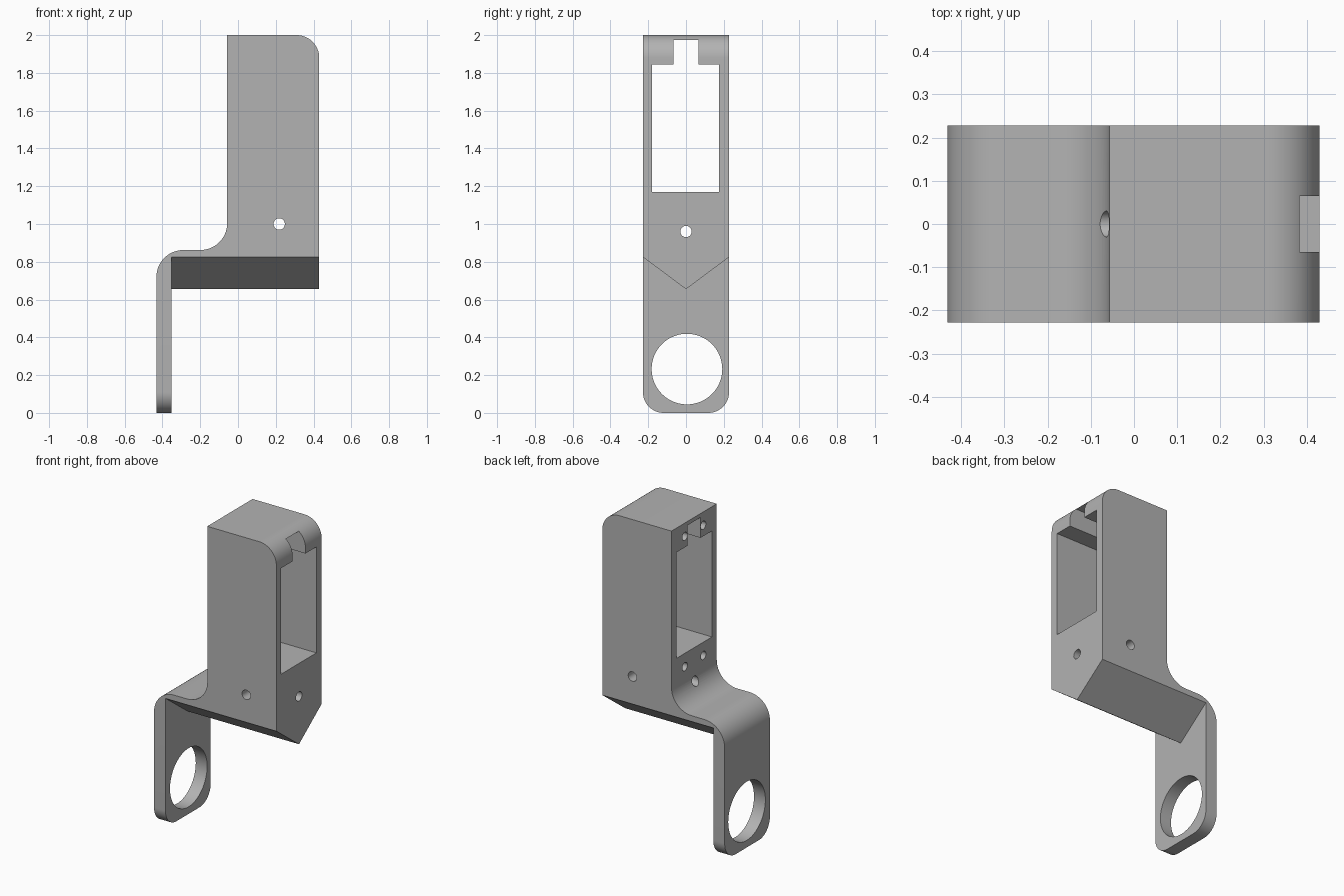
import bpy, bmesh
from math import sin, cos, radians

if "Cube" in bpy.data.objects:
    bpy.data.objects.remove(bpy.data.objects["Cube"])

GREY = (0.45, 0.45, 0.45, 1)
mat = bpy.data.materials.new("plain grey")
mat.use_nodes = True
mat.diffuse_color = GREY
mat.node_tree.nodes["Principled BSDF"].inputs["Base Color"].default_value = GREY


def arc(cu, cv, r, start, end, n=16):
    angles = [radians(start + (end - start) * i / n) for i in range(n + 1)]
    return [(cu + r * cos(a), cv + r * sin(a)) for a in angles]


def circle(cu, cv, r, n=32):
    return arc(cu, cv, r, 0, 360, n)[:-1]


def prism(name, outline, axis, lo, hi):
    """Extrude an outline: (y, z) along X, or (x, z) along Y."""
    place = (lambda u, v, d: (d, u, v)) if axis == "X" else (lambda u, v, d: (u, d, v))
    bm = bmesh.new()
    base = bm.faces.new([bm.verts.new(place(u, v, lo)) for u, v in outline])
    ext = bmesh.ops.extrude_face_region(bm, geom=[base])
    shift = place(0, 0, hi - lo)
    bmesh.ops.translate(bm, vec=shift,
                        verts=[g for g in ext["geom"] if isinstance(g, bmesh.types.BMVert)])
    bmesh.ops.recalc_face_normals(bm, faces=bm.faces)
    mesh = bpy.data.meshes.new(name)
    bm.to_mesh(mesh)
    bm.free()
    mesh.materials.append(mat)
    obj = bpy.data.objects.new(name, mesh)
    bpy.context.collection.objects.link(obj)
    return obj


def cut(target, cutter, operation="DIFFERENCE"):
    cutter.hide_render = True
    mod = target.modifiers.new("cut", "BOOLEAN")
    mod.operation, mod.solver, mod.object = operation, "EXACT", cutter
    bpy.context.view_layer.objects.active = target
    bpy.ops.object.modifier_apply(modifier=mod.name)
    bpy.data.objects.remove(cutter)


W = 0.228       # half width
INNER = -0.352  # inner face of the hanging plate

# Side silhouette: housing, curved shoulder and hanging plate
side = [(-0.057, 2), *arc(0.31, 1.88, 0.12, 90, 0), (0.43, 0), (-0.432, 0),
        *arc(-0.29, 0.72, 0.142, 180, 90), *arc(-0.2, 1.005, 0.143, 270, 360)]
bracket = prism("bracket", side, "Y", -W, W)

# Clear below the housing, leaving its V-shaped underside
cut(bracket, prism("underside_cutter", [(-0.4, 0.953), (0, 0.655), (0.4, 0.953),
                                        (0.4, -0.2), (-0.4, -0.2)], "X", INNER, 0.7))

# Rounded lower corners of the plate
R = 0.11
for s in (-1, 1):
    corner = [(s * u, v) for u, v in arc(W - R, R, R, 270, 360)]
    cut(bracket, prism("corner_cutter", corner + [(s * 0.3, R), (s * 0.3, -0.1), (s * (W - R), -0.1)],
                       "X", -0.6, -0.2))

# Large ring hole in the plate
cut(bracket, prism("ring_cutter", circle(0.005, 0.232, 0.187, 64), "X", -0.6, -0.2))

# Window with a cable notch, right through the housing
window = [(-0.18, 1.17), (0.175, 1.17), (0.175, 1.845), (0.065, 1.845),
          (0.065, 1.975), (-0.065, 1.975), (-0.065, 1.845), (-0.18, 1.845)]
cut(bracket, prism("window_cutter", window, "X", -0.3, 0.7))

# Cross-drilled through holes
cut(bracket, prism("long_hole_cutter", circle(0, 0.96, 0.03), "X", -0.3, 0.7))
cut(bracket, prism("side_hole_cutter", circle(0.218, 1.0, 0.03), "Y", -0.5, 0.5))

# Blind screw holes around the window
for y in (-0.093, 0.093):
    for z in (1.085, 1.915):
        cut(bracket, prism("screw_cutter", circle(y, z, 0.026), "X", -0.3, 0.14))

bpy.ops.object.select_all(action="DESELECT")
bracket.select_set(True)
bpy.context.view_layer.objects.active = bracket
bpy.ops.object.shade_smooth_by_angle(angle=radians(30))
